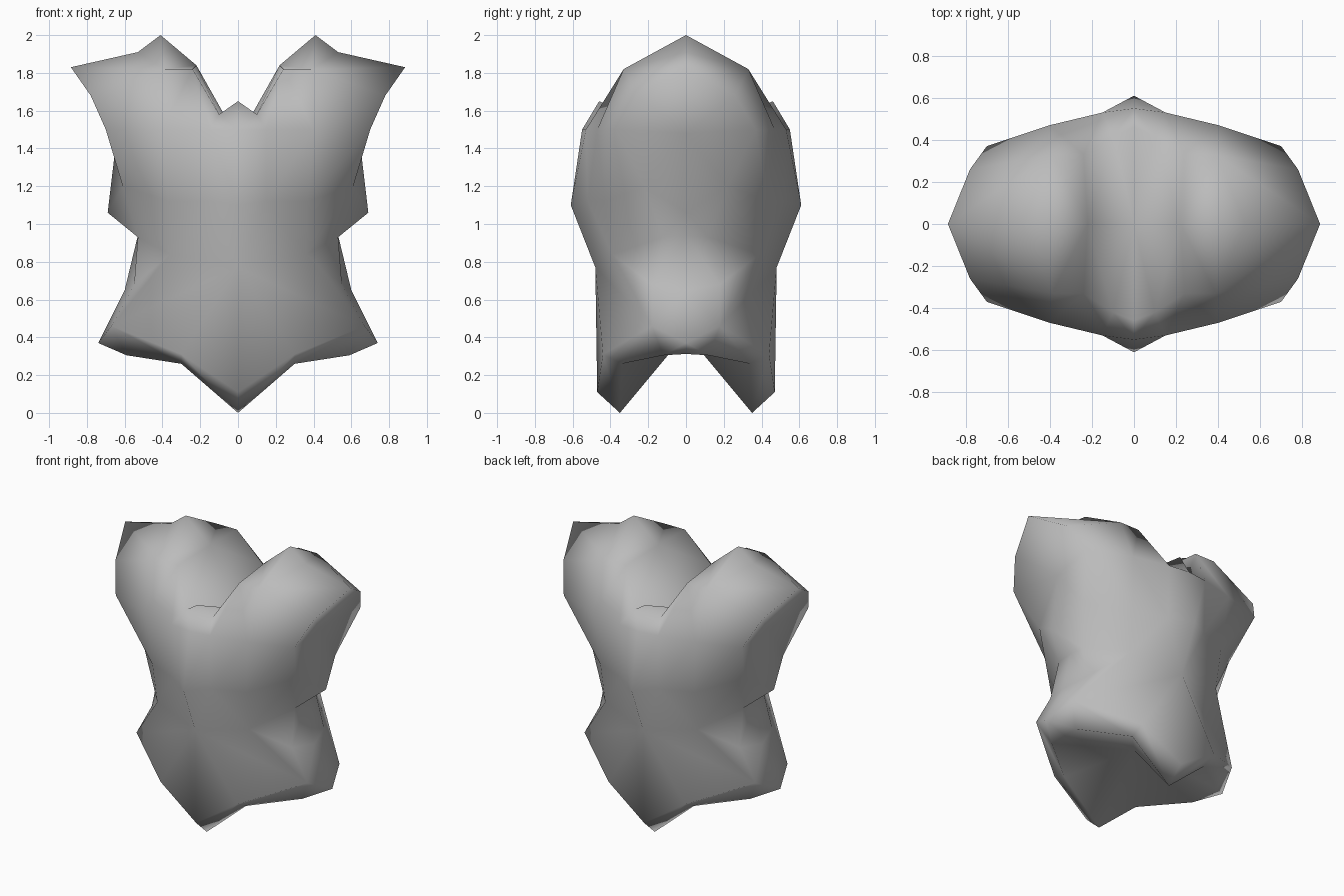
import bpy, bmesh

cube = bpy.data.objects.get("Cube")
if cube:
    bpy.data.objects.remove(cube, do_unlink=True)

grey = bpy.data.materials.new("plain_grey")
grey.use_nodes = True
grey.diffuse_color = (0.5, 0.5, 0.5, 1)
grey.node_tree.nodes["Principled BSDF"].inputs["Base Color"].default_value = (0.5, 0.5, 0.5, 1)

# Centre line, from crotch to neck
crotch, belly_low, belly = (0, .35, 0), (0, .47, .11), (0, .48, .77)
chest, collar, neck_tip = (0, .61, 1.1), (0, .55, 1.5), (0, .46, 1.65)
# Between centre and side
leg_front, thigh, waist_front = (.3, .34, .26), (.3, .44, .31), (.36, .39, .84)
chest_side, collar_side = (.15, .52, 1.12), (.15, .53, 1.5)
rib, breast = (.37, .43, 1.12), (.4, .47, 1.5)
neck_front, neck_shoulder, shoulder = (.1, .42, 1.58), (.24, .33, 1.82), (.39, .33, 1.82)
# Arm opening
arm_low, arm_mid, arm_high = (.61, .22, 1.2), (.7, .37, 1.5), (.78, .26, 1.68)
arm_top, armpit = (.885, 0, 1.83), (.69, 0, 1.06)
# Beside the side line
leg_side, hip_front = (.59, .12, .305), (.67, .18, .46)
flank_front, waist_side = (.55, .18, .68), (.53, .12, .93)
# Side line
leg_mid, hip, flank, waist = (.58, 0, .312), (.74, 0, .37), (.6, 0, .65), (.53, 0, .94)
neck_side, ridge, ridge_outer = (.22, 0, 1.84), (.41, 0, 2), (.53, 0, 1.91)
# Hollow centres of the capped openings
floor, arm_hollow, neck_hollow = (0, 0, .42), (.64, 0, 1.48), (0, 0, 1.45)


def fan(centre, rim):
    """Triangles from a hollow centre to the rim of an opening."""
    return [(centre, a, b) for a, b in zip(rim, rim[1:])]


# Skin of one quarter of the torso
hips = [
    (crotch, belly_low, thigh, leg_front),
    (leg_front, thigh, hip_front, leg_side),
    (leg_side, hip_front, hip, leg_mid),
    (belly_low, belly, thigh),
    (belly, hip_front, thigh),
    (belly, waist_front, hip_front),
    (waist_front, flank_front, hip_front),
    (hip_front, flank_front, flank, hip),
    (waist_front, waist_side, flank_front),
    (flank_front, waist_side, waist, flank),
]
trunk = [
    (belly, chest, chest_side, waist_front),
    (chest_side, rib, waist_front),
    (waist_front, rib, arm_low, waist_side),
    (waist_side, arm_low, armpit, waist),
    (chest, collar, collar_side, chest_side),
    (chest_side, collar_side, breast, rib),
    (rib, breast, arm_mid, arm_low),
]
shoulders = [
    (collar, neck_tip, neck_front, collar_side),
    (collar_side, neck_front, neck_shoulder, breast),
    (neck_shoulder, shoulder, breast),
    (neck_front, neck_side, neck_shoulder),
    (neck_side, ridge, shoulder, neck_shoulder),
    (breast, shoulder, arm_high, arm_mid),
    (shoulder, ridge, ridge_outer),
    (shoulder, ridge_outer, arm_top, arm_high),
]
caps = (fan(floor, [crotch, leg_front, leg_side, leg_mid])
        + fan(arm_hollow, [arm_top, arm_high, arm_mid, arm_low, armpit])
        + fan(neck_hollow, [neck_tip, neck_front, neck_side]))

# Mirror the quarter to both sides and to front and back
bm = bmesh.new()
for sx in (1, -1):
    for sy in (1, -1):
        for face in hips + trunk + shoulders + caps:
            bm.faces.new([bm.verts.new((x * sx, y * sy, z)) for x, y, z in face])
bmesh.ops.remove_doubles(bm, verts=bm.verts[:], dist=0.001)
bmesh.ops.recalc_face_normals(bm, faces=bm.faces[:])

# Soft shading over the whole body
for face in bm.faces:
    face.smooth = True

mesh = bpy.data.meshes.new("torso")
bm.to_mesh(mesh)
bm.free()
mesh.materials.append(grey)
torso = bpy.data.objects.new("torso", mesh)
bpy.context.collection.objects.link(torso)
